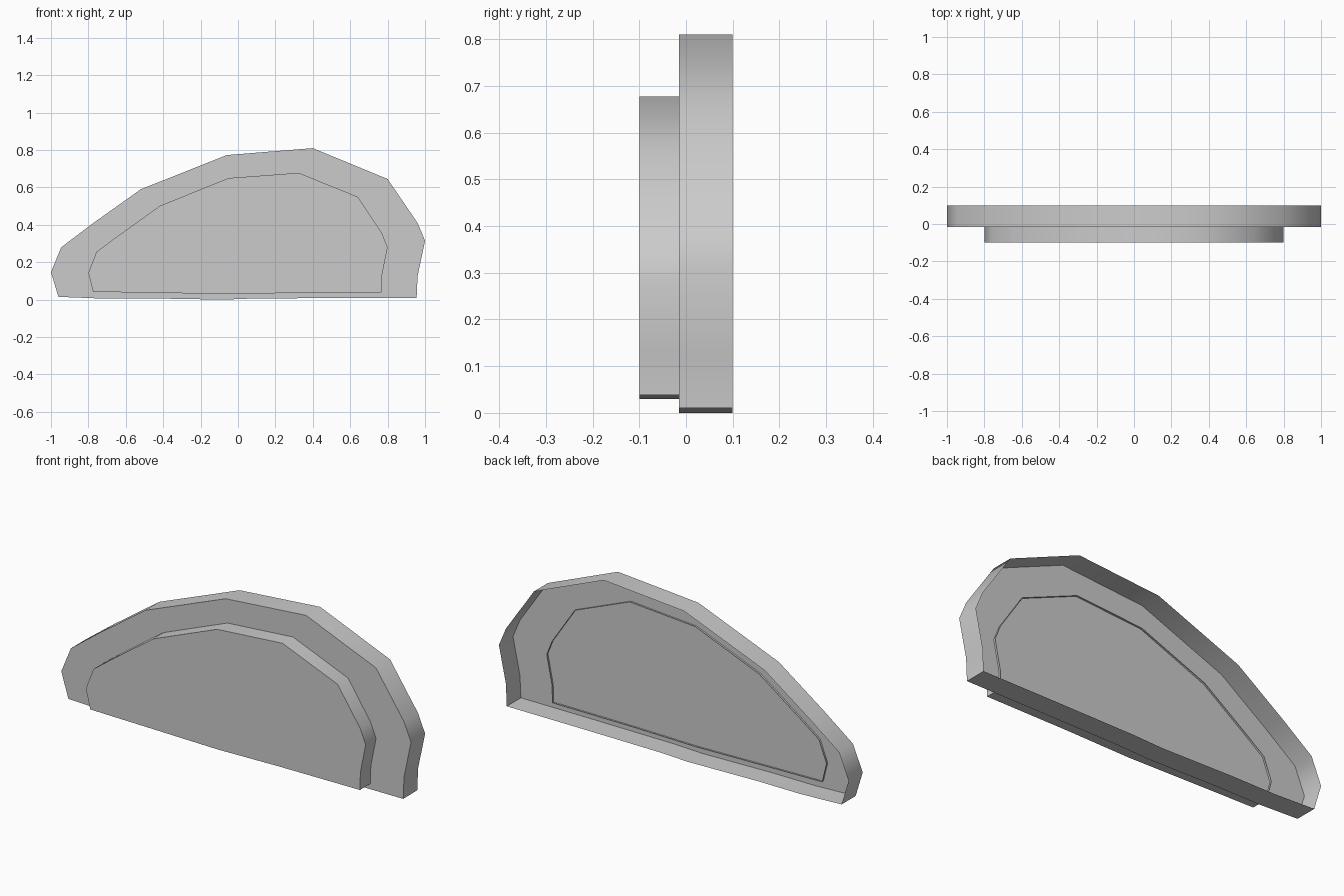
import bpy, bmesh
from math import radians

if "Cube" in bpy.data.objects:
    bpy.data.objects.remove(bpy.data.objects["Cube"])


def open_tray(name, outline, y_front, y_back):
    """Flat front face with a wall running back from its edge, open behind."""
    bm = bmesh.new()
    front = [bm.verts.new((x, y_front, z)) for x, z in outline]
    back = [bm.verts.new((x, y_back, z)) for x, z in outline]
    bm.faces.new(front)
    n = len(outline)
    for i in range(n):
        j = (i + 1) % n
        bm.faces.new((front[j], front[i], back[i], back[j]))
    bm.normal_update()
    # make the front face point towards -y
    if bm.faces[:][0].normal.y > 0:
        bmesh.ops.reverse_faces(bm, faces=bm.faces[:])
    mesh = bpy.data.meshes.new(name)
    bm.to_mesh(mesh)
    bm.free()
    ob = bpy.data.objects.new(name, mesh)
    bpy.context.collection.objects.link(ob)
    bpy.ops.object.select_all(action='DESELECT')
    ob.select_set(True)
    bpy.context.view_layer.objects.active = ob
    bpy.ops.object.shade_smooth_by_angle(angle=radians(45))
    return ob


# Outlines as (x, z), counter-clockwise seen from the front
outer = [(-0.96, 0.015), (-0.73, 0.006), (-0.48, 0.007), (-0.08, 0.0),
         (0.08, 0.006), (0.55, 0.009), (0.955, 0.01),
         (0.96, 0.125), (1.0, 0.315), (0.96, 0.41), (0.80, 0.645),
         (0.40, 0.81), (-0.06, 0.773), (-0.52, 0.59), (-0.78, 0.405),
         (-0.945, 0.28), (-1.0, 0.147)]
inner = [(-0.775, 0.042), (-0.4, 0.036), (-0.05, 0.03), (0.3, 0.036), (0.767, 0.038),
         (0.77, 0.13), (0.80, 0.28), (0.77, 0.355), (0.64, 0.55),
         (0.325, 0.678), (-0.05, 0.65), (-0.415, 0.503), (-0.65, 0.335),
         (-0.757, 0.255), (-0.80, 0.143)]

# Large back tray, and the smaller raised panel whose rim pokes through it
open_tray("back_tray", outer, -0.015, 0.10)
open_tray("front_panel", inner, -0.10, -0.005)
